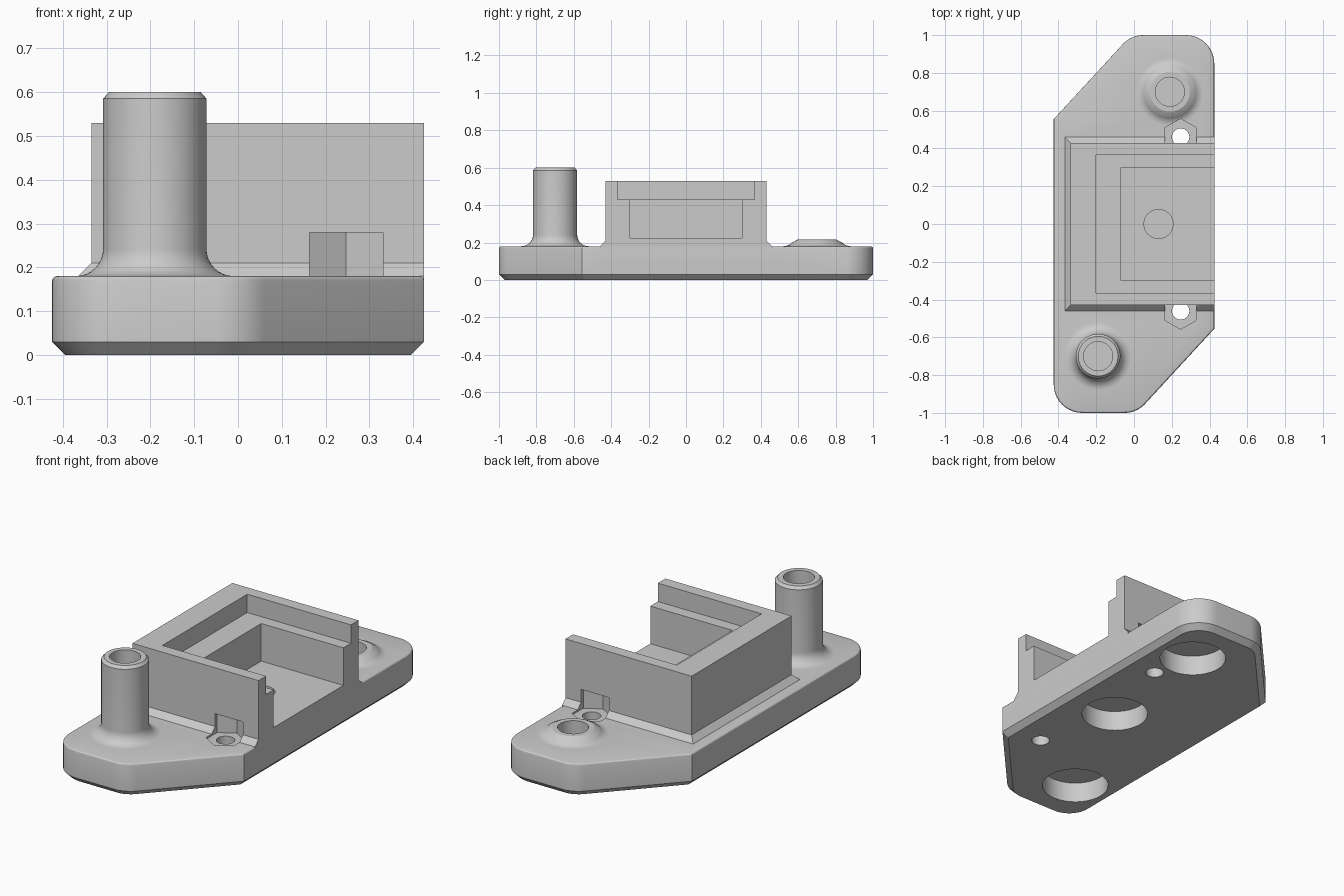
import bpy
import bmesh
from math import pi, sin, cos, tan, sqrt, radians
from mathutils import Vector

cube = bpy.data.objects.get("Cube")
if cube:
    bpy.data.objects.remove(cube)

grey = bpy.data.materials.new("plain grey")
grey.use_nodes = True
grey.diffuse_color = (0.6, 0.6, 0.6, 1)
grey.node_tree.nodes["Principled BSDF"].inputs["Base Color"].default_value = (0.6, 0.6, 0.6, 1)


def make_object(name, bm):
    bmesh.ops.recalc_face_normals(bm, faces=bm.faces[:])
    mesh = bpy.data.meshes.new(name)
    bm.to_mesh(mesh)
    bm.free()
    mesh.materials.append(grey)
    ob = bpy.data.objects.new(name, mesh)
    bpy.context.collection.objects.link(ob)
    return ob


def loft(name, rings):
    """Closed solid through a stack of matching rings of 3D points."""
    bm = bmesh.new()
    loops = [[bm.verts.new(p) for p in ring] for ring in rings]
    for a, b in zip(loops, loops[1:]):
        for i in range(len(a)):
            j = (i + 1) % len(a)
            bm.faces.new((a[i], a[j], b[j], b[i]))
    bm.faces.new(loops[0][::-1])
    bm.faces.new(loops[-1])
    return make_object(name, bm)


def level(points, z):
    return [(x, y, z) for x, y in points]


def circle(x, y, r, n=64, start=0):
    return [(x + r * cos(start + 2 * pi * i / n), y + r * sin(start + 2 * pi * i / n))
            for i in range(n)]


def rect(x0, x1, half_y):
    return [(x0, -half_y), (x1, -half_y), (x1, half_y), (x0, half_y)]


def prism(name, points, z0, z1):
    return loft(name, [level(points, z0), level(points, z1)])


def rounded_outline(corners, steps=10):
    """Round each corner (x, y, radius) of a convex outline."""
    out = []
    for i, (x, y, r) in enumerate(corners):
        p = Vector((x, y))
        if r == 0:
            out.append((x, y))
            continue
        a = (Vector(corners[i - 1][:2]) - p).normalized()
        b = (Vector(corners[(i + 1) % len(corners)][:2]) - p).normalized()
        half = a.angle(b) / 2
        centre = p + (a + b).normalized() * r / sin(half)
        start = p + a * r / tan(half) - centre
        end = p + b * r / tan(half) - centre
        for k in range(steps + 1):
            d = start.slerp(end, k / steps)
            out.append(tuple(centre + d.normalized() * r))
    return out


def combine(target, other, operation):
    mod = target.modifiers.new(operation.lower(), "BOOLEAN")
    mod.operation = operation
    mod.solver = "EXACT"
    mod.object = other
    bpy.context.view_layer.objects.active = target
    bpy.ops.object.modifier_apply(modifier=mod.name)
    bpy.data.objects.remove(other)


# Base plate: half the outline, turned half a round for the other end
W, TOP = 0.425, 0.18
half_outline = [(-W, -1, 0.15), (0.015, -1, 0.15), (W, -0.555, 0)]
corners = half_outline + [(-x, -y, r) for x, y, r in half_outline]
plate = prism("mounting_base", rounded_outline(corners), 0, TOP)
bm = bmesh.new()
bm.from_mesh(plate.data)
for z, width, segments in ((0, 0.03, 1), (TOP, 0.012, 3)):
    rim = [e for e in bm.edges if all(abs(v.co.z - z) < 1e-5 for v in e.verts)]
    bmesh.ops.bevel(bm, geom=rim, offset=width, segments=segments,
                    profile=0.5, affect="EDGES")
bm.to_mesh(plate.data)
bm.free()

# Holder box with a sloped foot, open towards +x
foot, wall = rect(-0.365, W, 0.46), rect(-0.335, W, 0.43)
box = loft("holder_box", [level(foot, 0.1), level(foot, TOP),
                          level(wall, 0.21), level(wall, 0.53)])
combine(plate, box, "UNION")

# Hollow posts with a filleted foot and a chamfered rim
FILLET, POST_R = 0.062, 0.118


def post(name, x, y, top):
    profile = [(POST_R + FILLET, 0.1)]
    rise = min(FILLET, top - 0.015 - TOP)
    for i in range(9):
        h = rise * (1 - cos(pi / 2 * i / 8))
        profile.append((POST_R + FILLET - sqrt(max(0, FILLET ** 2 - (FILLET - h) ** 2)), TOP + h))
    if top - 0.015 > TOP + FILLET:
        profile.append((POST_R, top - 0.015))
    profile.append((0.105, top))
    return loft(name, [level(circle(x, y, r), z) for r, z in profile])


posts = [(-0.19, -0.7, 0.6), (0.19, 0.7, 0.215)]
for x, y, top in posts:
    combine(plate, post("post", x, y, top), "UNION")

# Stepped pocket in the box
for x0, half_y, floor in ((-0.2, 0.365, 0.43), (-0.07, 0.3, 0.225)):
    combine(plate, prism("pocket", rect(x0, 0.7, half_y), floor, 0.7), "DIFFERENCE")

# Upper bores and wide blind recesses underneath
for x, y, top in posts + [(0.13, 0, 0.3)]:
    combine(plate, prism("bore", circle(x, y, 0.077), 0.125, top + 0.1), "DIFFERENCE")
    combine(plate, prism("recess", circle(x, y, 0.17), -0.1, 0.112), "DIFFERENCE")

# Hexagonal nut notches with small through holes
for side in (-1, 1):
    hexagon = circle(0.247, side * 0.46, 0.097, 6, pi / 2)
    combine(plate, prism("nut_notch", hexagon, 0.17, 0.28), "DIFFERENCE")
    combine(plate, prism("screw_hole", circle(0.247, side * 0.46, 0.046, 32), -0.1, 0.25),
            "DIFFERENCE")

bpy.ops.object.select_all(action="DESELECT")
plate.select_set(True)
bpy.context.view_layer.objects.active = plate
bpy.ops.object.shade_smooth_by_angle(angle=radians(25))
